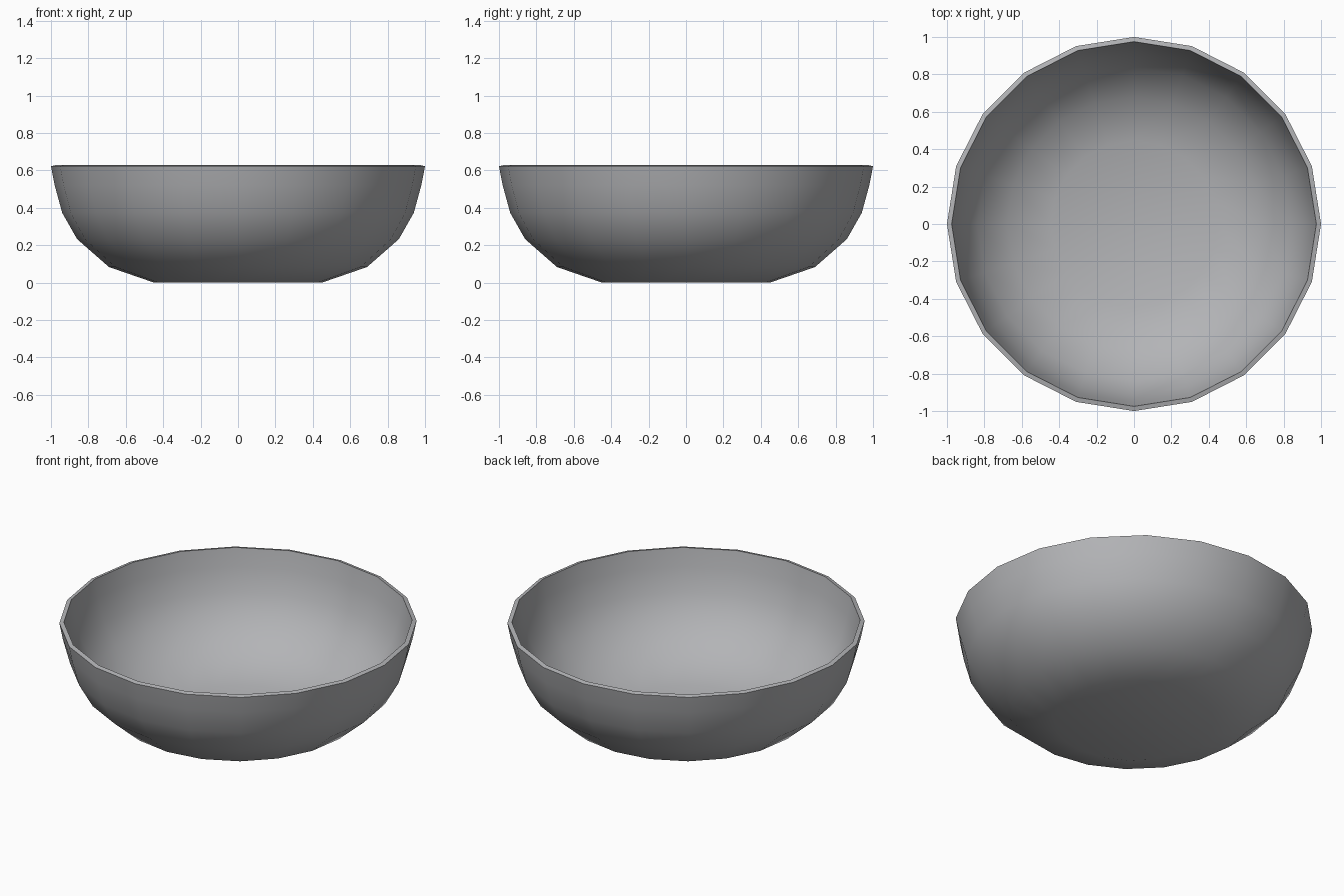
import bpy
import bmesh
import math

cube = bpy.data.objects.get("Cube")
if cube:
    bpy.data.objects.remove(cube, do_unlink=True)

SIDES = 20

# Single grey finish
grey = bpy.data.materials.new("grey")
grey.use_nodes = True
colour = (0.45, 0.455, 0.47, 1.0)
grey.diffuse_color = colour
grey.node_tree.nodes["Principled BSDF"].inputs["Base Color"].default_value = colour

# Profile (radius, height): outside from base to rim, then inside back to the floor
outside = [(0.45, 0.0), (0.69, 0.083), (0.86, 0.232), (0.94, 0.373), (0.98, 0.52), (1.0, 0.622)]
inside = [(0.975, 0.628), (0.955, 0.52), (0.915, 0.38), (0.838, 0.247), (0.678, 0.106), (0.445, 0.025)]


def lathe(name, profile, material):
    """Turn a profile around z and cap both ends."""
    bm = bmesh.new()
    rings = []
    for r, z in profile:
        rings.append([bm.verts.new((r * math.cos(math.tau * i / SIDES),
                                    r * math.sin(math.tau * i / SIDES), z))
                      for i in range(SIDES)])
    for a, b in zip(rings, rings[1:]):
        for i in range(SIDES):
            j = (i + 1) % SIDES
            bm.faces.new((a[i], a[j], b[j], b[i]))
    bm.faces.new(rings[0][::-1])
    bm.faces.new(rings[-1])
    bmesh.ops.recalc_face_normals(bm, faces=bm.faces)
    mesh = bpy.data.meshes.new(name)
    bm.to_mesh(mesh)
    bm.free()
    mesh.materials.append(material)
    obj = bpy.data.objects.new(name, mesh)
    bpy.context.collection.objects.link(obj)
    return obj


# Bowl with smooth walls and a crisp rim
bowl = lathe("bowl", outside + inside, grey)
bpy.ops.object.select_all(action="DESELECT")
bowl.select_set(True)
bpy.context.view_layer.objects.active = bowl
bpy.ops.object.shade_smooth_by_angle(angle=math.radians(40))
